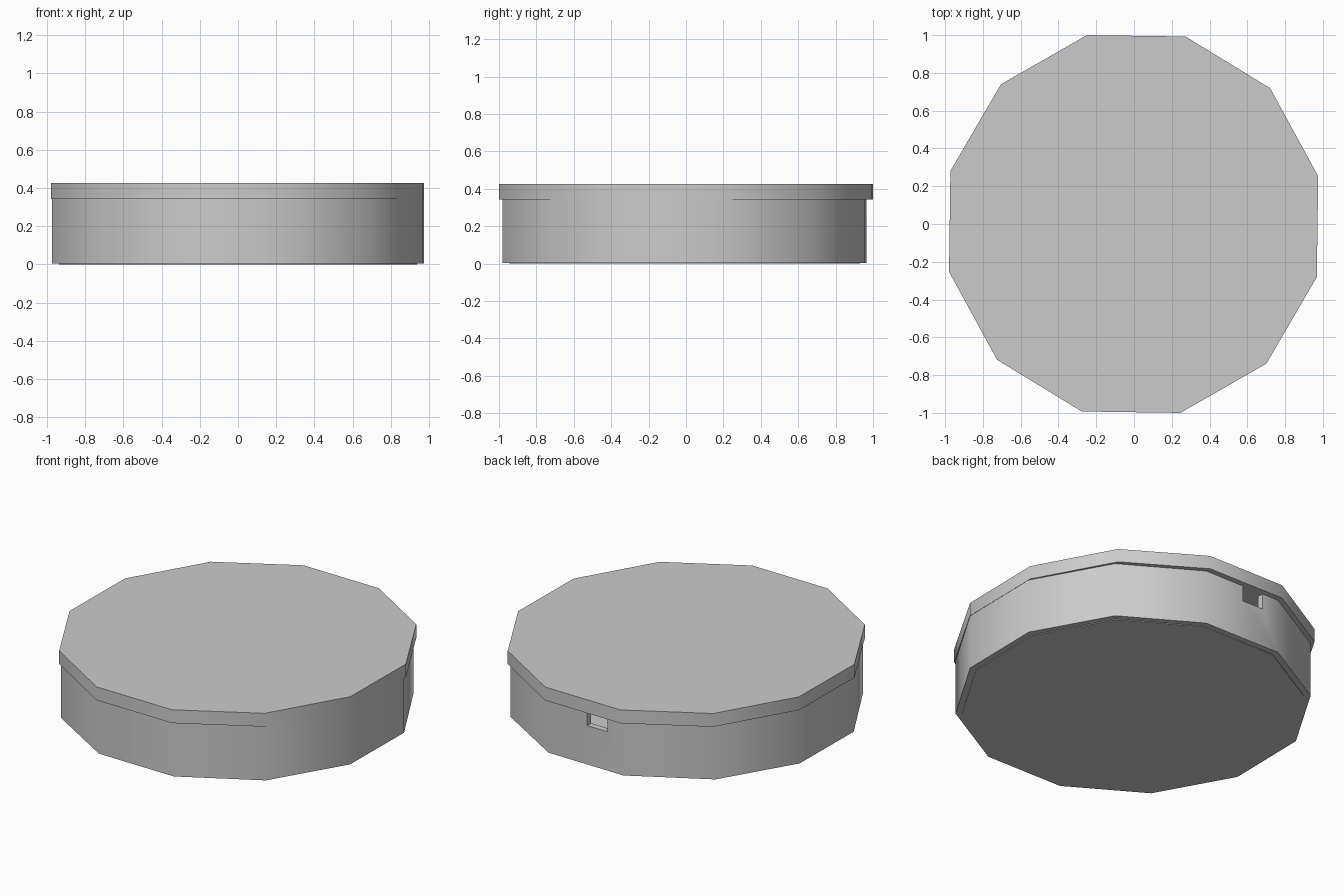
import bpy
import bmesh
from math import radians
from mathutils import Matrix

cube = bpy.data.objects.get("Cube")
if cube:
    bpy.data.objects.remove(cube)

SIDES = 12
TURN = radians(15 - 0.8)
WALL = 0.04
SEAM = 0.342

grey = bpy.data.materials.new("plain_grey")
grey.use_nodes = True
grey.diffuse_color = (0.6, 0.6, 0.6, 1)
grey.node_tree.nodes["Principled BSDF"].inputs["Base Color"].default_value = grey.diffuse_color


def finish(name, bm):
    mesh = bpy.data.meshes.new(name)
    bm.to_mesh(mesh)
    bm.free()
    mesh.materials.append(grey)
    obj = bpy.data.objects.new(name, mesh)
    bpy.context.collection.objects.link(obj)
    return obj


def prism(name, rx, ry, z0, z1, cx=0, cy=0):
    """Twelve-sided upright prism between two heights."""
    bm = bmesh.new()
    bmesh.ops.create_cone(bm, cap_ends=True, segments=SIDES, radius1=1, radius2=1, depth=1,
                          matrix=Matrix.Rotation(TURN, 4, "Z"))
    bmesh.ops.scale(bm, vec=(rx, ry, z1 - z0), verts=bm.verts)
    bmesh.ops.translate(bm, vec=(cx, cy, (z0 + z1) / 2), verts=bm.verts)
    return finish(name, bm)


def box(name, x0, x1, y0, y1, z0, z1):
    bm = bmesh.new()
    bmesh.ops.create_cube(bm, size=1)
    bmesh.ops.scale(bm, vec=(x1 - x0, y1 - y0, z1 - z0), verts=bm.verts)
    bmesh.ops.translate(bm, vec=((x0 + x1) / 2, (y0 + y1) / 2, (z0 + z1) / 2), verts=bm.verts)
    return finish(name, bm)


def select_only(obj):
    bpy.ops.object.select_all(action="DESELECT")
    obj.select_set(True)
    bpy.context.view_layer.objects.active = obj


def cut(obj, cutter):
    cutter.hide_render = True
    mod = obj.modifiers.new("cut", "BOOLEAN")
    mod.operation = "DIFFERENCE"
    mod.solver = "EXACT"
    mod.object = cutter
    select_only(obj)
    bpy.ops.object.modifier_apply(modifier=mod.name)
    bpy.data.objects.remove(cutter)


# Hollow body wall with a cable notch at the back, just under the lid
BODY = 1.004
OFF_Y = -0.008
wall = prism("body_wall", BODY, BODY, 0.004, SEAM, cy=OFF_Y)
cut(wall, prism("cavity_cutter", BODY - WALL, BODY - WALL, -0.1, 0.6, cy=OFF_Y))
cut(wall, box("notch_cutter", -0.135, 0.005, 0.8, 1.1, 0.245, 0.6))

# Floor plate, standing slightly proud of the wall's lower edge
floor = prism("floor_plate", BODY - WALL + 0.003, BODY - WALL + 0.003, 0, 0.03, cy=OFF_Y)

# Overhanging lid
lid = prism("lid", 1.008, 1.0315, SEAM, 0.425, cx=-0.002)

# Soft sides, crisp rims
for part in (wall, floor, lid):
    select_only(part)
    bpy.ops.object.shade_smooth_by_angle(angle=radians(40))
